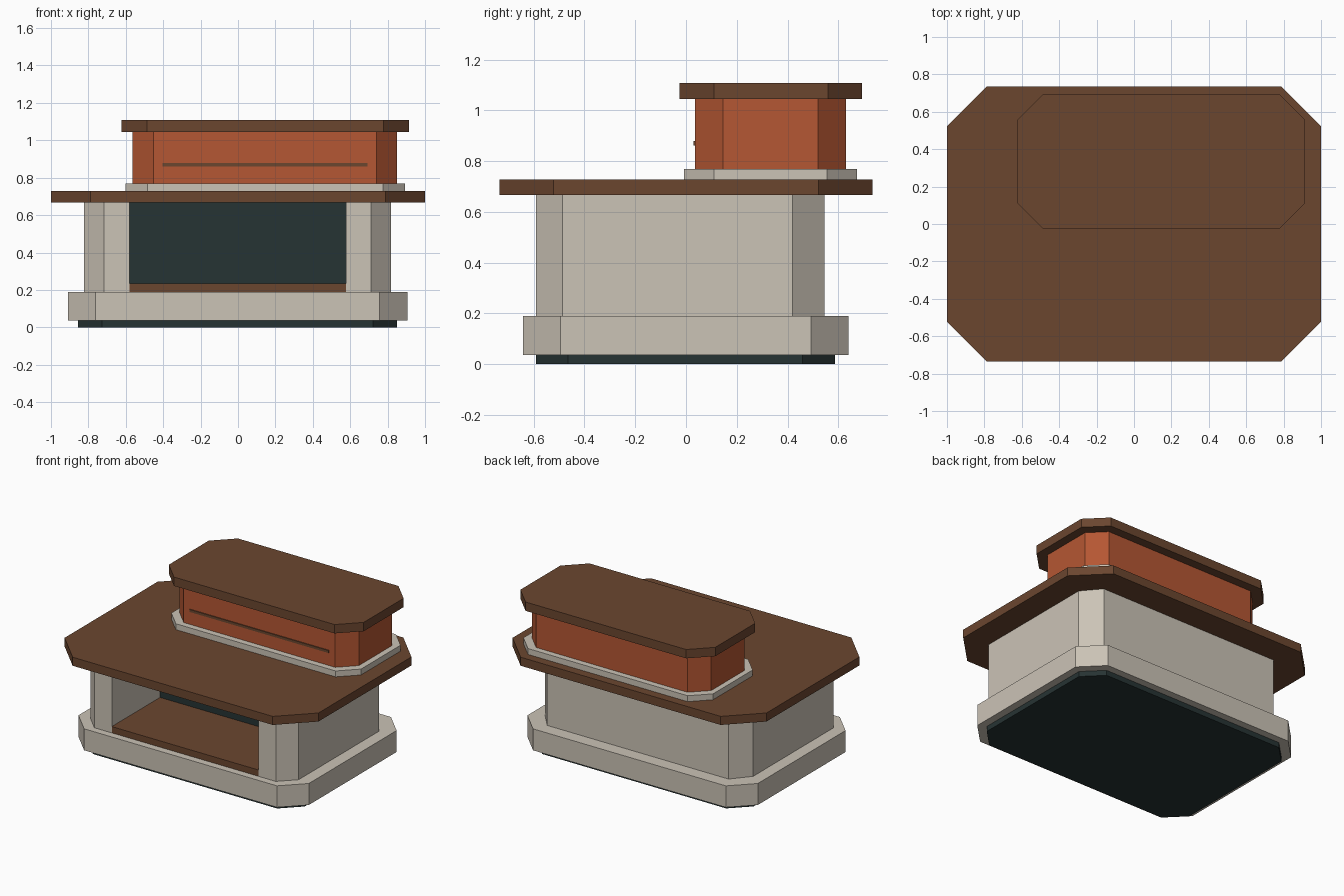
import bpy, bmesh

if "Cube" in bpy.data.objects:
    bpy.data.objects.remove(bpy.data.objects["Cube"])


def linear(c):
    c /= 255
    return c / 12.92 if c <= 0.04045 else ((c + 0.055) / 1.055) ** 2.4


def material(name, r, g, b):
    m = bpy.data.materials.new(name)
    m.diffuse_color = (linear(r), linear(g), linear(b), 1)
    m.use_nodes = True
    m.node_tree.nodes["Principled BSDF"].inputs["Base Color"].default_value = m.diffuse_color
    return m


STONE = material("warm grey stone", 203, 195, 182)
WOOD = material("dark brown wood", 107, 70, 47)
BRICK = material("burnt orange", 181, 87, 51)
DARK = material("blackish teal", 38, 51, 51)


def prism(name, outline, z0, z1, mat):
    """Extrude a counter-clockwise outline from z0 to z1."""
    bm = bmesh.new()
    face = bm.faces.new([bm.verts.new((x, y, z0)) for x, y in outline])
    up = bmesh.ops.extrude_face_region(bm, geom=[face])["geom"]
    bmesh.ops.translate(bm, vec=(0, 0, z1 - z0),
                        verts=[v for v in up if isinstance(v, bmesh.types.BMVert)])
    bmesh.ops.recalc_face_normals(bm, faces=bm.faces)
    mesh = bpy.data.meshes.new(name)
    bm.to_mesh(mesh)
    bm.free()
    mesh.materials.append(mat)
    obj = bpy.data.objects.new(name, mesh)
    bpy.context.collection.objects.link(obj)
    return obj


def octagon(x0, x1, y0, y1, c, back=None):
    """Rectangle with cut corners, starting at the front left; back = rear cut in y."""
    b = c if back is None else back
    return [(x0 + c, y0), (x1 - c, y0), (x1, y0 + c), (x1, y1 - b),
            (x1 - c, y1), (x0 + c, y1), (x0, y1 - b), (x0, y0 + c)]


def rect(x0, x1, y0, y1):
    return [(x0, y0), (x1, y0), (x1, y1), (x0, y1)]


# Base and plinth
prism("foot", octagon(-0.855, 0.85, -0.592, 0.587, 0.127), 0, 0.037, DARK)
prism("plinth", octagon(-0.91, 0.905, -0.643, 0.64, 0.148), 0.037, 0.19, STONE)

# Body with an alcove open to the front
FRONT, ALCOVE, LEFT, RIGHT = -0.592, -0.04, -0.58, 0.577
body = octagon(-0.823, 0.818, FRONT, 0.545, 0.106, 0.125)
notch = [(LEFT, FRONT), (LEFT, ALCOVE), (RIGHT, ALCOVE), (RIGHT, FRONT)]
prism("body", body[:1] + notch + body[1:], 0.19, 0.667, STONE)
prism("alcove_floor", rect(LEFT, RIGHT, FRONT, ALCOVE), 0.19, 0.235, WOOD)
prism("alcove_back", rect(LEFT, RIGHT, ALCOVE - 0.009, ALCOVE), 0.235, 0.667, DARK)

# Counter top
prism("counter", octagon(-1, 1, -0.735, 0.735, 0.212), 0.667, 0.728, WOOD)

# Raised rear box
prism("box_trim", octagon(-0.602, 0.892, -0.008, 0.673, 0.118), 0.728, 0.77, STONE)
prism("box", octagon(-0.563, 0.85, 0.036, 0.63, 0.11), 0.77, 1.045, BRICK)
prism("box_groove", rect(-0.404, 0.692, 0.03, 0.037), 0.861, 0.879, WOOD)
prism("box_lid", octagon(-0.622, 0.913, -0.025, 0.694, 0.135), 1.045, 1.108, WOOD)
